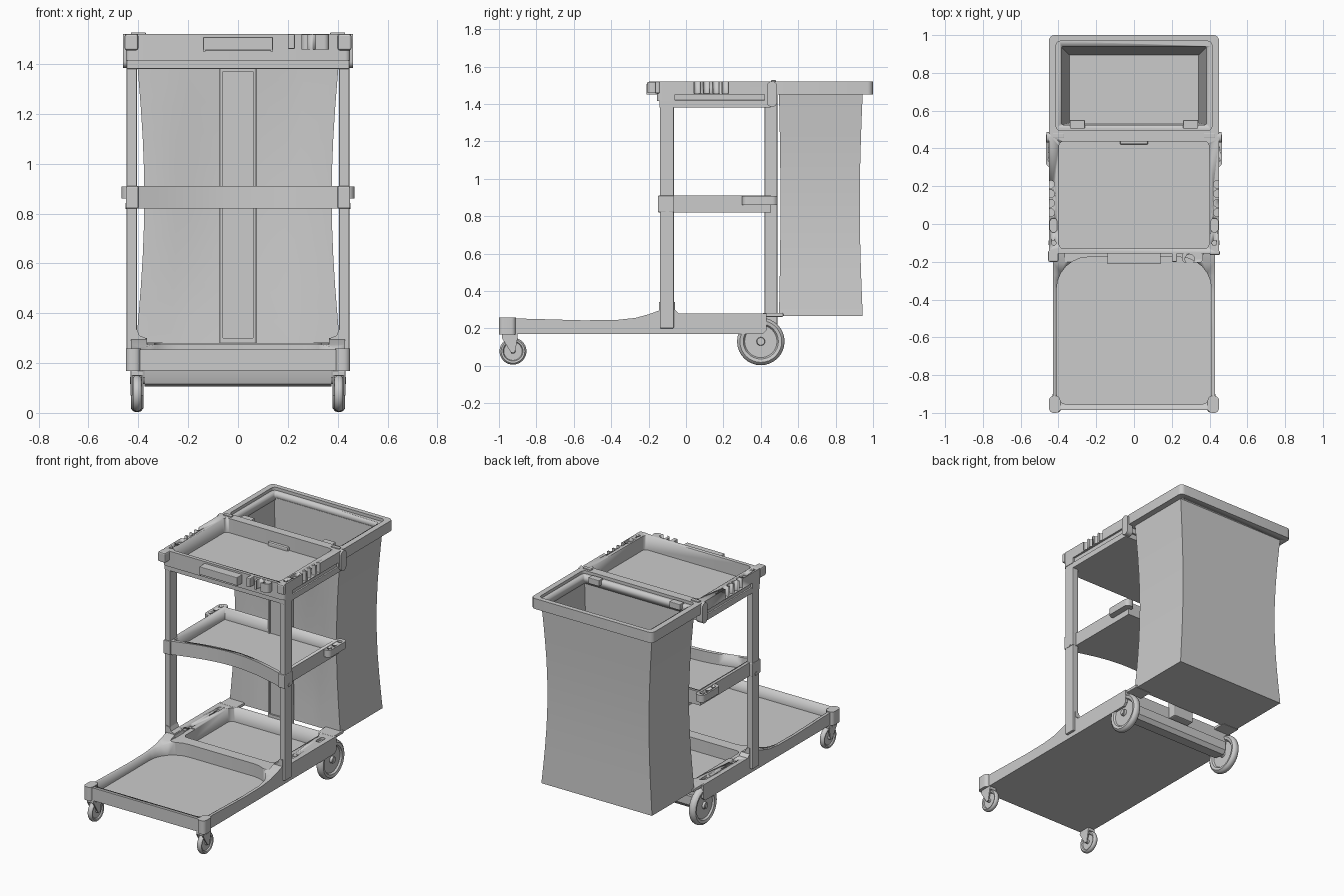
import bpy, bmesh
from math import sin, cos, pi, radians
from mathutils import Matrix

if "Cube" in bpy.data.objects:
    bpy.data.objects.remove(bpy.data.objects["Cube"])


def finish(name, bm, bevel=0.0, smooth=False):
    bmesh.ops.recalc_face_normals(bm, faces=bm.faces)
    me = bpy.data.meshes.new(name)
    bm.to_mesh(me)
    bm.free()
    ob = bpy.data.objects.new(name, me)
    bpy.context.collection.objects.link(ob)
    activate(ob)
    if bevel:
        m = ob.modifiers.new("bevel", "BEVEL")
        m.width, m.segments, m.limit_method = bevel, 2, "ANGLE"
        bpy.ops.object.modifier_apply(modifier=m.name)
    if smooth:
        bpy.ops.object.shade_smooth_by_angle(angle=radians(35))
    return ob


def activate(ob):
    bpy.ops.object.select_all(action="DESELECT")
    ob.select_set(True)
    bpy.context.view_layer.objects.active = ob


def box(name, x, y, z, bevel=0.0):
    bm = bmesh.new()
    mid = [(a[0] + a[1]) / 2 for a in (x, y, z)]
    size = [a[1] - a[0] for a in (x, y, z)]
    bmesh.ops.create_cube(bm, size=1, matrix=Matrix.Translation(mid) @ Matrix.Diagonal((*size, 1)))
    return finish(name, bm, bevel)


def prism(name, pts, lo, hi, axis="z", smooth=True):
    """Extrude an outline along z (points x,y), x (points y,z) or y (points x,z)."""
    place = {"z": lambda p, h: (p[0], p[1], h), "x": lambda p, h: (h, p[0], p[1]),
             "y": lambda p, h: (p[0], h, p[1])}[axis]
    return loft(name, [[place(p, h) for p in pts] for h in (lo, hi)], smooth)


def loft(name, rings, smooth=True):
    bm = bmesh.new()
    vs = [[bm.verts.new(c) for c in r] for r in rings]
    n = len(vs[0])
    for a, b in zip(vs, vs[1:]):
        for i in range(n):
            bm.faces.new((a[i], a[(i + 1) % n], b[(i + 1) % n], b[i]))
    bm.faces.new(vs[0])
    bm.faces.new(vs[-1])
    return finish(name, bm, smooth=smooth)


def rounded(x0, x1, y0, y1, r0, r1=None, n=6):
    """Rounded rectangle; r0 at the low-y corners, r1 at the high-y corners."""
    r1 = r0 if r1 is None else r1
    out = []
    for cx, cy, r, start in ((x1 - r1, y1 - r1, r1, 0), (x0 + r1, y1 - r1, r1, 90),
                             (x0 + r0, y0 + r0, r0, 180), (x1 - r0, y0 + r0, r0, 270)):
        out += [(cx + r * cos(radians(start + 90 * i / n)), cy + r * sin(radians(start + 90 * i / n)))
                for i in range(n + 1)]
    return out


def circle(cx, cy, r, n=20):
    return [(cx + r * cos(2 * pi * i / n), cy + r * sin(2 * pi * i / n)) for i in range(n)]


def cut(ob, *cutters):
    for c in cutters:
        activate(ob)
        m = ob.modifiers.new("cut", "BOOLEAN")
        m.operation, m.solver, m.object = "DIFFERENCE", "EXACT", c
        bpy.ops.object.modifier_apply(modifier=m.name)
        bpy.data.objects.remove(c)
    return ob


def span(s, a, b):
    return tuple(sorted((s * a, s * b)))


def wheel(name, x, y, z, r, w, n=32):
    """Lathe a tyre, recessed disc and hub around x."""
    prof = [(0, .5), (.16, .5), (.18, .2), (.68, .2), (.74, .42), (.88, .5), (.97, .32), (1, .1)]
    prof = [(a * r, b * w) for a, b in prof]
    prof += [(a, -b) for a, b in reversed(prof)]
    bm = bmesh.new()
    vs = [bm.verts.new((b, a, 0)) for a, b in prof]
    es = [bm.edges.new(p) for p in zip(vs, vs[1:])]
    bmesh.ops.spin(bm, geom=vs + es, cent=(0, 0, 0), axis=(1, 0, 0), angle=2 * pi, steps=n)
    bmesh.ops.remove_doubles(bm, verts=bm.verts, dist=1e-5)
    bmesh.ops.translate(bm, verts=bm.verts, vec=(x, y, z))
    return finish(name, bm, smooth=True)


# Base: side profile with the dipping rim, then the two tray recesses
side = [(-.985, .17), (.41, .17), (.43, .19), (.43, .28), (-.04, .28), (-.06, .3), (-.14, .297),
        (-.2, .275), (-.27, .256), (-.37, .245), (-.55, .243), (-.8, .25), (-.985, .255)]
base = prism("base_tray", side, -.43, .43, "x")
cut(base,
    prism("front_cut", rounded(-.41, .41, -.955, -.175, .06, .17), .19, .5),
    prism("rear_cut", rounded(-.335, .335, -.1, .4, .03), .19, .5),
    box("divider_cut", (-.365, .365), (-.3, .02), (.275, .5)),
    *[prism("slot_cut", rounded(s * .38 - .016, s * .38 + .016, y - .035, y + .035, .012), .262, .5)
      for s in (-1, 1) for y in (.04, .33)])

# Front bumpers, casters, rear wheels and posts on both sides
for s, tag in ((-1, "left"), (1, "right")):
    prism(f"{tag}_bumper", rounded(*span(s, .39, .45), -1, -.91, .025), .168, .258)
    wheel(f"{tag}_caster_wheel", s * .405, -.925, .078, .072, .034)
    for i, dx in enumerate((-.022, .022)):
        prism(f"{tag}_caster_fork_{i}", [(-.985, .15), (-.935, .07), (-.915, .07), (-.9, .15)],
              s * .405 + dx - .004, s * .405 + dx + .004, "x")
    box(f"{tag}_caster_top", span(s, .379, .431), (-.985, -.9), (.148, .17), .004)
    wheel(f"{tag}_rear_wheel", s * .405, .4, .13, .127, .05)
    for i in range(6):
        sp = box(f"{tag}_wheel_spoke_{i}", (-.009, .009), (-.005, .005), (.015, .09))
        sp.matrix_world = Matrix.Translation((s * .405, .4, .13)) @ Matrix.Rotation(i * pi / 3, 4, "X")
    prism(f"{tag}_wheel_axle", circle(.4, .13, .015, 12), *span(s, .34, .434), "x")
    box(f"{tag}_front_post", span(s, .405, .447), (-.14, -.065), (.2, 1.4), .005)
    prism(f"{tag}_post_foot", [(s * .36, .27), (s * .43, .27), (s * .43, .34), (s * .405, .335),
                               (s * .395, .31), (s * .37, .3)], -.145, -.06, "y")
    prism(f"{tag}_post_pin", circle(-.1, .83, .012, 12), *span(s, .44, .452), "x")
    box(f"{tag}_bag_ledge", span(s, .3, .42), (.41, .52), (.262, .282), .004)

# Rear axle housing and central column
prism("axle_housing", [(.33, .17), (.35, .115), (.43, .105), (.45, .13), (.45, .19), (.33, .19)],
      -.375, .375, "x")
column = box("rear_column", (-.075, .075), (.42, .49), (.2, 1.45), .008)
cut(column, box("groove_cut", (-.06, .06), (.4, .43), (.3, 1.37)))

# Middle shelf with concave front
def shelf_outline(hx, front, back, dip, n=16):
    arc = [(-hx + 2 * hx * i / n, front + dip * sin(pi * i / n)) for i in range(n + 1)]
    return arc + [(hx, back), (-hx, back)]


shelf = prism("middle_shelf", shelf_outline(.425, -.145, .455, .085), .82, .91)
cut(shelf, prism("shelf_cut", shelf_outline(.4, -.115, .432, .08), .838, 1))
for s, tag in ((-1, "left"), (1, "right")):
    box(f"{tag}_shelf_bracket", span(s, .4, .45), (-.15, -.063), (.82, .91), .005)
    hook = prism(f"{tag}_shelf_hook", rounded(*span(s, .405, .467), .3, .49, .028), .86, .908)
    cut(hook, *[prism("hole_cut", circle(s * .44, y, .014), .87, 1) for y in (.34, .395, .45)])

# Top deck: skirt, rim with recess and tool notches
box("top_skirt", (-.447, .447), (-.142, .452), (1.38, 1.42), .004)
deck = prism("top_tray", rounded(-.45, .45, -.155, .465, .02), 1.415, 1.52)
cut(deck,
    prism("tray_cut", rounded(-.397, .397, -.13, .437, .025), 1.425, 2),
    *[box("side_step_cut", span(s, .437, .6), (-.06, .42), (1.3, 1.45)) for s in (-1, 1)],
    *[prism("notch_cut", circle(s * .44, y, .02, 16), 1.455, 2)
      for s in (-1, 1) for y in (.06, .11, .16, .21)],
    *[prism("oval_cut", rounded(*span(s, .408, .444), -.045, .03, .017), 1.5, 2) for s in (-1, 1)],
    *[prism("pin_cut", circle(s * .425, -.1, .012), 1.48, 2) for s in (-1, 1)])
for s, tag in ((-1, "left"), (1, "right")):
    prism(f"{tag}_latch", rounded(.432, .487, 1.385, 1.52, .025), *span(s, .42, .462), "x")
    box(f"{tag}_deck_corner", span(s, .4, .455), (-.2, -.14) if s < 0 else (-.165, -.14), (1.455, 1.52), .008)

# Front handle and broom holders
box("front_handle_bar", (-.14, .14), (-.212, -.2), (1.455, 1.505), .003)
box("front_handle_top", (-.14, .14), (-.212, -.15), (1.495, 1.508), .003)
for s, tag in ((-1, "left"), (1, "right")):
    box(f"{tag}_handle_end", span(s, .13, .14), (-.21, -.15), (1.45, 1.505))
box("broom_hook", (.2, .228), (-.2, -.15), (1.46, 1.52), .005)
holder = prism("broom_holder", rounded(.255, .365, -.205, -.15, .02), 1.458, 1.518)
cut(holder, prism("broom_cut", circle(.295, -.185, .025), 1.4, 2),
    box("broom_gap", (.28, .31), (-.25, -.185), (1.4, 2)))

# Bag frame with hinges
frame = prism("bag_frame", rounded(-.45, .45, .46, 1.0, .03), 1.45, 1.52)
cut(frame, prism("ledge_cut", rounded(-.413, .413, .495, .968, .025), 1.5, 2),
    prism("opening_cut", rounded(-.385, .385, .525, .94, .012), 1.3, 2))
for s in (-1, 1):
    tag = "left" if s < 0 else "right"
    box(f"{tag}_bag_clip", span(s, .26, .34), (.505, .55), (1.47, 1.51), .004)
    box(f"{tag}_frame_hinge", span(s, .37, .43), (.455, .48), (1.51, 1.527), .003)


# Bag: pinched outer skin, folded front, tapering inside
def bag_ring(hx, yf, yb, z, fold):
    return [(-hx, yb, z), (-hx, yf, z), (-hx * .66, yf, z), (-hx * .5, yf + fold, z),
            (hx * .5, yf + fold, z), (hx * .66, yf, z), (hx, yf, z), (hx, yb, z)]


rings = []
for i in range(11):
    t = i / 10
    p = sin(pi * t)
    rings.append(bag_ring(.41 - .034 * p, .497 + .008 * p, .945 - .016 * p, .265 + 1.2 * t, .02 * p))
rings.append(bag_ring(.386, .522, .938, 1.465, 0))
rings.append(bag_ring(.342, .535, .895, .285, 0))
loft("waste_bag", rings)
